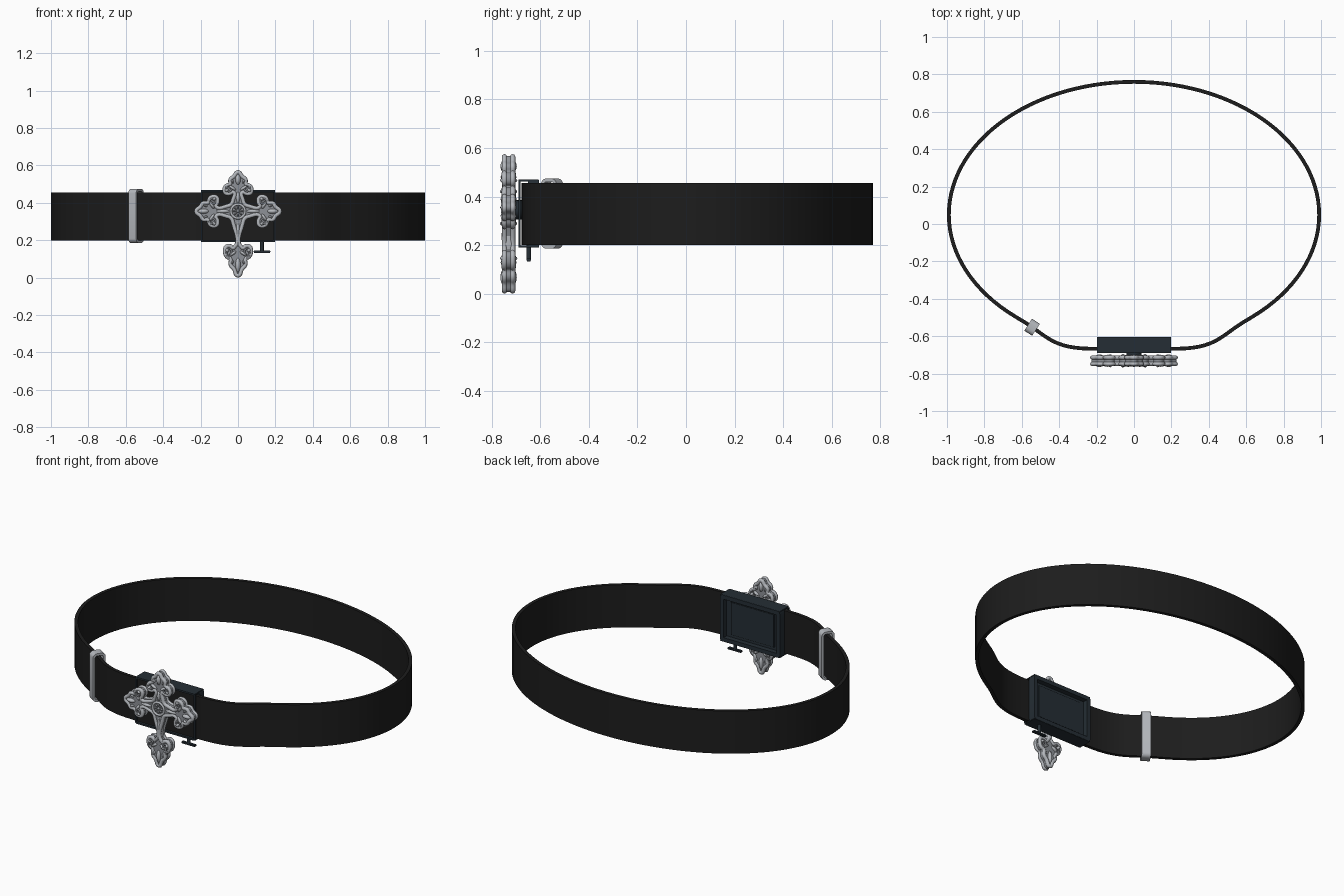
import bpy, bmesh, math
from mathutils import Matrix, Vector
from mathutils.geometry import interpolate_bezier

old = bpy.data.objects.get("Cube")
if old:
    bpy.data.objects.remove(old)


def material(name, r, g, b):
    m = bpy.data.materials.new(name)
    m.use_nodes = True
    m.diffuse_color = (r, g, b, 1)
    m.node_tree.nodes["Principled BSDF"].inputs["Base Color"].default_value = (r, g, b, 1)
    return m


LEATHER = material("black leather", 0.012, 0.012, 0.012)
STEEL = material("dark blue steel", 0.018, 0.027, 0.035)
SILVER = material("silver", 0.46, 0.48, 0.51)
AGED = material("aged silver", 0.27, 0.285, 0.31)

CROSS = Matrix.Translation((0, -0.731, 0.355)) @ Matrix.Rotation(math.pi / 2, 4, "X")


def finish(name, bm, mat, matrix=Matrix(), angle=35):
    bmesh.ops.recalc_face_normals(bm, faces=bm.faces[:])
    me = bpy.data.meshes.new(name)
    bm.to_mesh(me)
    bm.free()
    return place(name, me, mat, matrix, angle)


def place(name, me, mat, matrix, angle=35):
    me.materials.clear()
    me.materials.append(mat)
    ob = bpy.data.objects.new(name, me)
    bpy.context.collection.objects.link(ob)
    ob.matrix_world = matrix
    bpy.ops.object.select_all(action="DESELECT")
    ob.select_set(True)
    bpy.context.view_layer.objects.active = ob
    bpy.ops.object.shade_smooth_by_angle(angle=math.radians(angle))
    return ob


def box(name, lo, hi, mat, bevel=0.003):
    bm = bmesh.new()
    lo, hi = Vector(lo), Vector(hi)
    bmesh.ops.create_cube(bm, size=1, matrix=Matrix.Translation((lo + hi) / 2)
                          @ Matrix.Diagonal((hi - lo).to_4d()))
    if bevel:
        bmesh.ops.bevel(bm, geom=bm.edges[:], offset=bevel, segments=2, affect="EDGES")
    return finish(name, bm, mat)


def band(name, pts, thick, z0, z1, mat, matrix=Matrix()):
    """Closed strip of even thickness around a flat path, raised from z0 to z1."""
    bm, rings = bmesh.new(), []
    n = len(pts)
    for i, p in enumerate(pts):
        a = (p - pts[i - 1]).normalized()
        b = (pts[(i + 1) % n] - p).normalized()
        t = (a + b).normalized()
        off = Vector((t.y, -t.x)) * thick / 2 / max(t.dot(a), 0.5)
        rings.append([bm.verts.new((*q, z)) for q, z in
                      ((p + off, z0), (p + off, z1), (p - off, z1), (p - off, z0))])
    for i in range(n):
        r, s = rings[i - 1], rings[i]
        for k in range(4):
            bm.faces.new((r[k], s[k], s[(k + 1) % 4], r[(k + 1) % 4]))
    return finish(name, bm, mat, matrix)


def round_rect(w, h, r, steps=5):
    pts = []
    for q, (sx, sy) in enumerate(((1, 1), (-1, 1), (-1, -1), (1, -1))):
        for i in range(steps):
            a = math.pi / 2 * (q + i / (steps - 1))
            pts.append(Vector((sx * (w / 2 - r) + r * math.cos(a),
                               sy * (h / 2 - r) + r * math.sin(a))))
    return pts


def curve_part(name, splines, mat, matrix, depth, fill=0, closed=True):
    """Tubes along splines, or a filled rounded plate when fill is given."""
    cu = bpy.data.curves.new(name, "CURVE")
    cu.dimensions = "2D" if fill else "3D"
    cu.fill_mode = "BOTH" if fill else "FULL"
    cu.extrude, cu.bevel_depth, cu.bevel_resolution = fill, depth, 2
    cu.resolution_u = 5
    for pts in splines:
        sp = cu.splines.new("BEZIER")
        sp.bezier_points.add(len(pts) - 1)
        sp.use_cyclic_u = closed
        for bp, p in zip(sp.bezier_points, pts):
            bp.co = (*p, 0) if len(p) == 2 else p
            bp.handle_left_type = bp.handle_right_type = "AUTO"
    tmp = bpy.data.objects.new(name + "_path", cu)
    bpy.context.collection.objects.link(tmp)
    bpy.context.view_layer.update()
    me = bpy.data.meshes.new_from_object(tmp.evaluated_get(bpy.context.evaluated_depsgraph_get()))
    bpy.data.objects.remove(tmp)
    return place(name, me, mat, matrix, 50)


# Strap: oval with a flattened front section behind the buckle
front = [Vector(p) for p in interpolate_bezier((0.22, -0.667), (0.45, -0.667),
                                               (0.47, -0.588), (0.61, -0.51), 14)]
front = [Vector((p.x, p.y)) for p in front]
start = math.radians(-50)
sweep = math.pi - 2 * start
oval = [Vector((0.99 * math.cos(start + sweep * i / 90), 0.05 + 0.71 * math.sin(start + sweep * i / 90)))
        for i in range(91)]
path = front + oval + [Vector((-p.x, p.y)) for p in reversed(front)]
band("strap", path, 0.02, 0.2, 0.455, LEATHER)

# Keeper loop around the strap
turn = Matrix.Rotation(math.radians(-33), 4, "Z")
stand = Matrix(((0, 0, 1, 0), (1, 0, 0, 0), (0, 1, 0, 0), (0, 0, 0, 1)))
band("keeper_loop", round_rect(0.062, 0.275, 0.018), 0.014, -0.025, 0.025, SILVER,
     Matrix.Translation((-0.545, -0.552, 0.33)) @ turn @ stand)

# Buckle box: open sides for the strap, recessed panel at the back
upright = Matrix.Translation((0, 0, 0.33)) @ Matrix.Rotation(math.pi / 2, 4, "X")
band("buckle_back_frame", round_rect(0.374, 0.254, 0.006, 3), 0.024, 0.605, 0.65, STEEL, upright)
band("buckle_front_rim", round_rect(0.388, 0.27, 0.006, 3), 0.01, 0.681, 0.691, STEEL, upright)
box("buckle_panel", (-0.18, -0.65, 0.21), (0.18, -0.635, 0.45), STEEL, 0)
box("buckle_inner_plate", (-0.145, -0.637, 0.23), (0.145, -0.628, 0.43), STEEL)
for z, name in ((0.19, "buckle_bottom"), (0.462, "buckle_top")):
    box(name, (-0.198, -0.69, z), (0.198, -0.605, z + 0.008), STEEL, 0.002)

# Release pin under the buckle
bm = bmesh.new()
bmesh.ops.create_cone(bm, cap_ends=True, segments=16, radius1=0.01, radius2=0.01, depth=0.06,
                      matrix=Matrix.Translation((0.128, -0.648, 0.17)))
finish("release_stem", bm, STEEL)
box("release_bar", (0.083, -0.658, 0.133), (0.173, -0.638, 0.145), STEEL)

# Mount joining the cross to the buckle
bm = bmesh.new()
bmesh.ops.create_cone(bm, cap_ends=True, segments=24, radius1=0.04, radius2=0.04, depth=0.05,
                      matrix=Matrix.Translation((0, -0.69, 0.345)) @ Matrix.Rotation(math.pi / 2, 4, "X"))
finish("cross_mount", bm, STEEL)

# Cross outline: one arm head (distance from tip, half width), turned to four sides
HEAD = [(0.118, 0.025), (0.126, 0.052), (0.122, 0.072), (0.102, 0.079), (0.084, 0.068),
        (0.074, 0.046), (0.05, 0.044), (0.034, 0.024)]
ARMS = [(0, 0.235, 1, 1), (90, 0.22, 1, 0.92), (180, 0.235, 1, 1), (270, 0.355, 1.35, 0.88)]
outline = []
for angle, length, stretch, wide in ARMS:
    half = [(0.06, 0.027)] + [(length - d * stretch, v * wide) for d, v in HEAD]
    arm = [(u, -v) for u, v in half] + [(length - 0.011, 0)] + [(u, v) for u, v in reversed(half)]
    rot = Matrix.Rotation(math.radians(angle), 2)
    outline += [rot @ Vector(p) for p in arm]
    outline.append(rot @ Vector((0.037, 0.037)))
curve_part("cross_plate", [outline], AGED, CROSS, 0.004, fill=0.016)
for side in (-1, 1):
    curve_part("cross_rim", [[(p.x, p.y, side * 0.017) for p in outline]], SILVER, CROSS, 0.011)


def blob(bm, x, y, rx, ry, rz, angle=0):
    bmesh.ops.create_uvsphere(bm, u_segments=14, v_segments=8, radius=1,
                              matrix=Matrix.Translation((x, y, 0)) @ Matrix.Rotation(angle, 4, "Z")
                              @ Matrix.Diagonal((rx, ry, rz, 1)))


# Relief on each arm: shaft ridge, leaf petals, beads and scrolls
for angle, length, stretch, wide in ARMS:
    rot = Matrix.Rotation(math.radians(angle), 4, "Z")
    neck = length - 0.118 * stretch
    bm = bmesh.new()
    blob(bm, (neck + 0.045) / 2, 0, (neck - 0.02) / 2, 0.014, 0.029)
    blob(bm, length - 0.05 * stretch, 0, 0.036 * stretch, 0.017, 0.034)
    for s in (-1, 1):
        blob(bm, length - 0.095 * stretch, s * 0.034 * wide, 0.03, 0.011, 0.033, s * 1.0)
        blob(bm, length - 0.108 * stretch, s * 0.066 * wide, 0.014, 0.014, 0.036)
        blob(bm, length - 0.06 * stretch, s * 0.031, 0.017, 0.009, 0.031, s * 0.5)
    finish("cross_leaves", bm, SILVER, CROSS @ rot, 60)
    scrolls = []
    for s in (-1, 1):
        for face in (-1, 1):
            spiral = []
            for i in range(10):
                a, r = i * 0.75, 0.021 - i * 0.0018
                spiral.append((length - 0.1 * stretch + r * math.cos(a) * stretch,
                               s * (0.05 * wide + r * math.sin(a)), face * 0.025))
            scrolls.append(spiral)
    curve_part("cross_scrolls", scrolls, AGED, CROSS @ rot, 0.005, closed=False)

# Centre rosette: ring, petals and boss
loops = [[(0.037 * math.cos(i * math.pi / 4), 0.037 * math.sin(i * math.pi / 4), side * 0.024)
          for i in range(8)] for side in (-1, 1)]
curve_part("rosette_ring", loops, SILVER, CROSS, 0.007)
bm = bmesh.new()
blob(bm, 0, 0, 0.011, 0.011, 0.035)
for i in range(8):
    a = math.pi / 4 * i
    blob(bm, 0.021 * math.cos(a), 0.021 * math.sin(a), 0.011, 0.006, 0.031, a)
finish("rosette_petals", bm, AGED, CROSS, 60)
